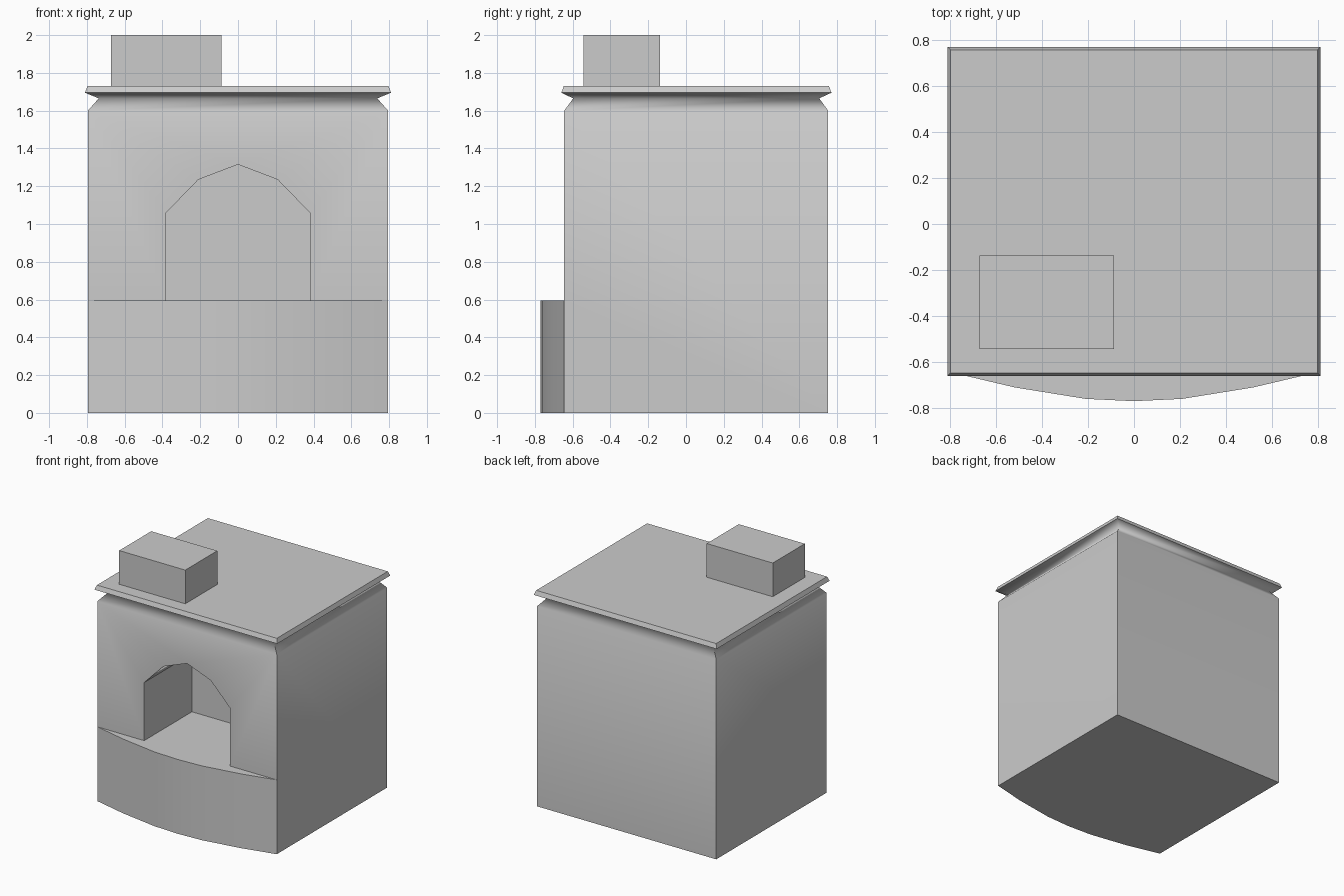
import bpy, bmesh, math

if "Cube" in bpy.data.objects:
    bpy.data.objects.remove(bpy.data.objects["Cube"])

X, YF, YB = 0.795, -0.645, 0.753      # body half width, front and back
FLOOR, WALL, TOP = 0.595, 1.60, 1.73  # hearth height, wall top, cornice top
DEPTH = -0.04                         # back wall of the opening

bow = [(-X, YF), (-0.52, -0.71), (-0.21, -0.76), (0, -0.77),
       (0.21, -0.76), (0.52, -0.71), (X, YF)]
arch = [(-0.38, FLOOR), (-0.38, 1.06), (-0.21, 1.235), (0, 1.315),
        (0.21, 1.235), (0.38, 1.06), (0.38, FLOOR)]
# cornice rings: half width, front y, back y, z
rings = [(X, YF, YB, WALL), (0.737, -0.597, 0.705, 1.665),
         (0.81, -0.66, 0.77, 1.695), (0.797, -0.647, 0.757, TOP)]


def new_object(name, bm):
    bmesh.ops.remove_doubles(bm, verts=bm.verts, dist=1e-5)
    bmesh.ops.recalc_face_normals(bm, faces=bm.faces)
    mesh = bpy.data.meshes.new(name)
    bm.to_mesh(mesh)
    bm.free()
    obj = bpy.data.objects.new(name, mesh)
    bpy.context.collection.objects.link(obj)
    return obj


def face(bm, pts):
    bm.faces.new([bm.verts.new(p) for p in pts])


def strip(bm, a, b):
    # Quads between two open chains of points
    for i in range(len(a) - 1):
        face(bm, [a[i], a[i + 1], b[i + 1], b[i]])


def ring(w, f, b, z):
    return [(-w, f, z), (w, f, z), (w, b, z), (-w, b, z)]


bm = bmesh.new()

# Bowed hearth front, and the base under everything
low = [(x, y, 0) for x, y in bow]
high = [(x, y, FLOOR) for x, y in bow]
strip(bm, low, high)
face(bm, low + [(X, YB, 0), (-X, YB, 0)])

# Side and back walls
for s in (-X, X):
    face(bm, [(s, YF, 0), (s, YF, FLOOR), (s, YF, WALL), (s, YB, WALL), (s, YB, 0)])
face(bm, [(-X, YB, 0), (X, YB, 0), (X, YB, WALL), (-X, YB, WALL)])

# Front wall around the arch, arch tunnel, its back wall and the hearth floor
mouth = [(x, YF, z) for x, z in arch]
inner = [(x, DEPTH, z) for x, z in arch]
face(bm, [(-X, YF, FLOOR)] + mouth + [(X, YF, FLOOR), (X, YF, WALL), (-X, YF, WALL)])
strip(bm, mouth, inner)
face(bm, inner)
face(bm, high + [mouth[-1], inner[-1], inner[0], mouth[0]])

# Neck and cornice
for r0, r1 in zip(rings, rings[1:]):
    a, b = ring(*r0), ring(*r1)
    strip(bm, a + a[:1], b + b[:1])
face(bm, ring(*rings[-1]))

bmesh.ops.remove_doubles(bm, verts=bm.verts, dist=1e-5)
bmesh.ops.recalc_face_normals(bm, faces=bm.faces)

# Smooth across the bow and the neck, sharp everywhere else
for f in bm.faces:
    f.smooth = True
for e in bm.edges:
    z0, z1 = (v.co.z for v in e.verts)
    neck = abs(z0 - z1) < 1e-4 and WALL - 0.01 < z0 < 1.68
    e.smooth = neck or e.calc_face_angle(0) < math.radians(40)
new_object("oven_body", bm)

# Chimney block
bm = bmesh.new()
bmesh.ops.create_cube(bm, size=1)
bmesh.ops.scale(bm, vec=(0.585, 0.405, 2 - TOP), verts=bm.verts)
bmesh.ops.translate(bm, vec=(-0.38, -0.34, (2 + TOP) / 2), verts=bm.verts)
new_object("chimney", bm)
